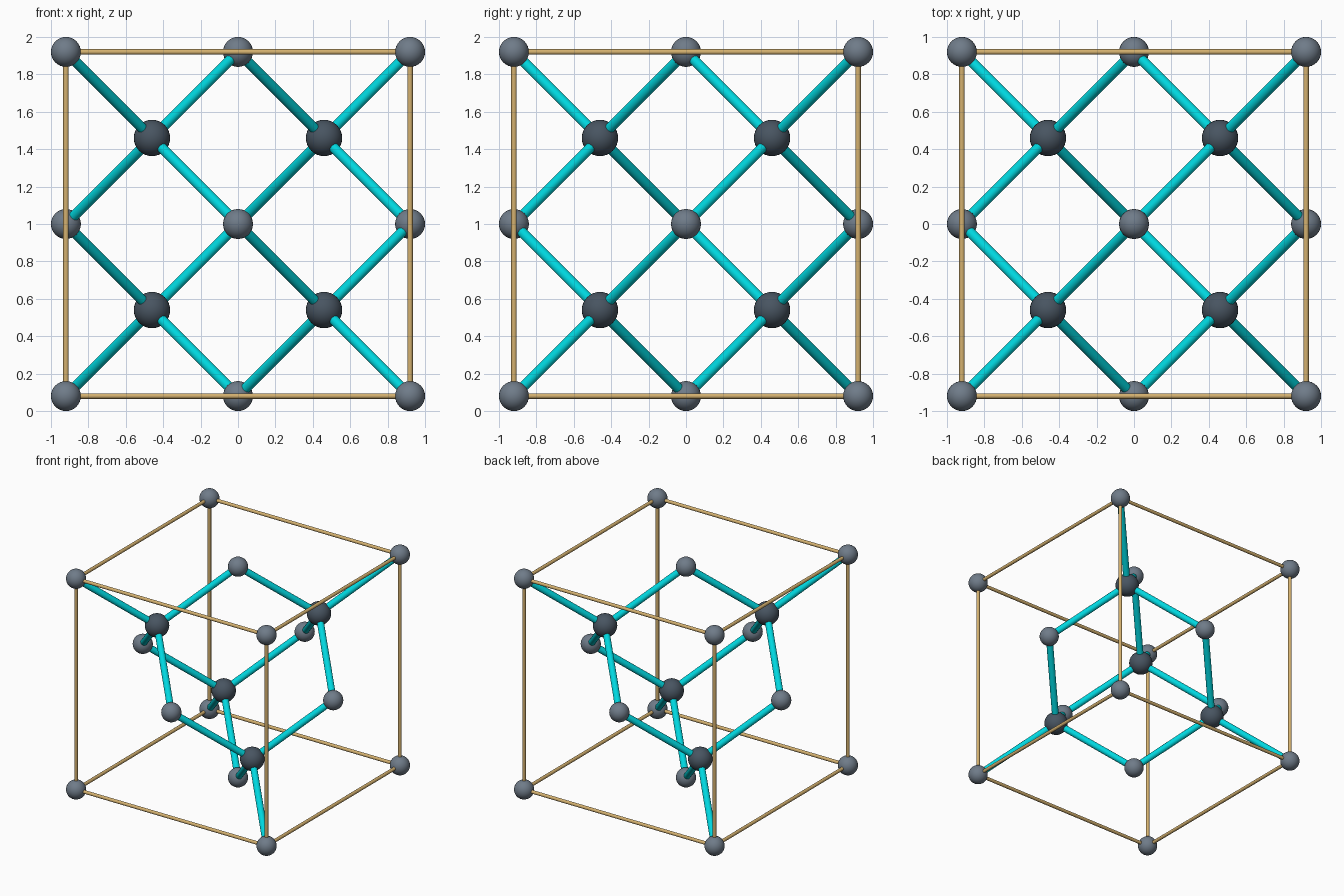
import bpy
from math import radians
from itertools import product
from mathutils import Vector

if "Cube" in bpy.data.objects:
    bpy.data.objects.remove(bpy.data.objects["Cube"])

H = 0.92                      # half the cell edge
MID = Vector((0, 0, 1))       # cell centre


def material(name, rgb):
    m = bpy.data.materials.new(name)
    m.diffuse_color = (*rgb, 1)
    m.use_nodes = True
    m.node_tree.nodes["Principled BSDF"].inputs["Base Color"].default_value = m.diffuse_color
    return m


SLATE = material("slate", (0.16, 0.20, 0.25))
DARK = material("dark_slate", (0.065, 0.09, 0.12))
CYAN = material("cyan", (0.0, 0.68, 0.74))
TAN = material("tan", (0.66, 0.44, 0.16))


def finish(name, mat):
    ob = bpy.context.object
    ob.name = name
    ob.data.materials.append(mat)
    bpy.ops.object.shade_smooth_by_angle(angle=radians(40))


def ball(name, p, r, mat):
    bpy.ops.mesh.primitive_uv_sphere_add(segments=32, ring_count=16, radius=r, location=p + MID)
    finish(name, mat)


def rod(name, a, b, r, mat):
    d = b - a
    bpy.ops.mesh.primitive_cylinder_add(vertices=16, radius=r, depth=d.length, location=(a + b) / 2 + MID)
    bpy.context.object.rotation_euler = d.to_track_quat('Z', 'Y').to_euler()
    finish(name, mat)


# Atoms on the cell corners
corners = [Vector(s) * H for s in product((-1, 1), repeat=3)]
for c in corners:
    ball("corner_atom", c, 0.08, SLATE)

# Atoms at the face centres, and the cell edges along each axis
for axis in range(3):
    for s in (-1, 1):
        p = Vector((0, 0, 0))
        p[axis] = s * H
        ball("face_atom", p, 0.08, SLATE)
    for c in corners:
        if c[axis] < 0:
            end = c.copy()
            end[axis] = H
            rod("cell_edge", c, end, 0.0145, TAN)

# Four inner atoms, each bonded to one corner and three face centres
for c in corners:
    if c.x * c.y * c.z > 0:
        inner = c / 2
        ball("inner_atom", inner, 0.097, DARK)
        ends = [c] + [Vector([c[i] if i == k else 0 for i in range(3)]) for k in range(3)]
        for e in ends:
            rod("bond", inner, e, 0.028, CYAN)
